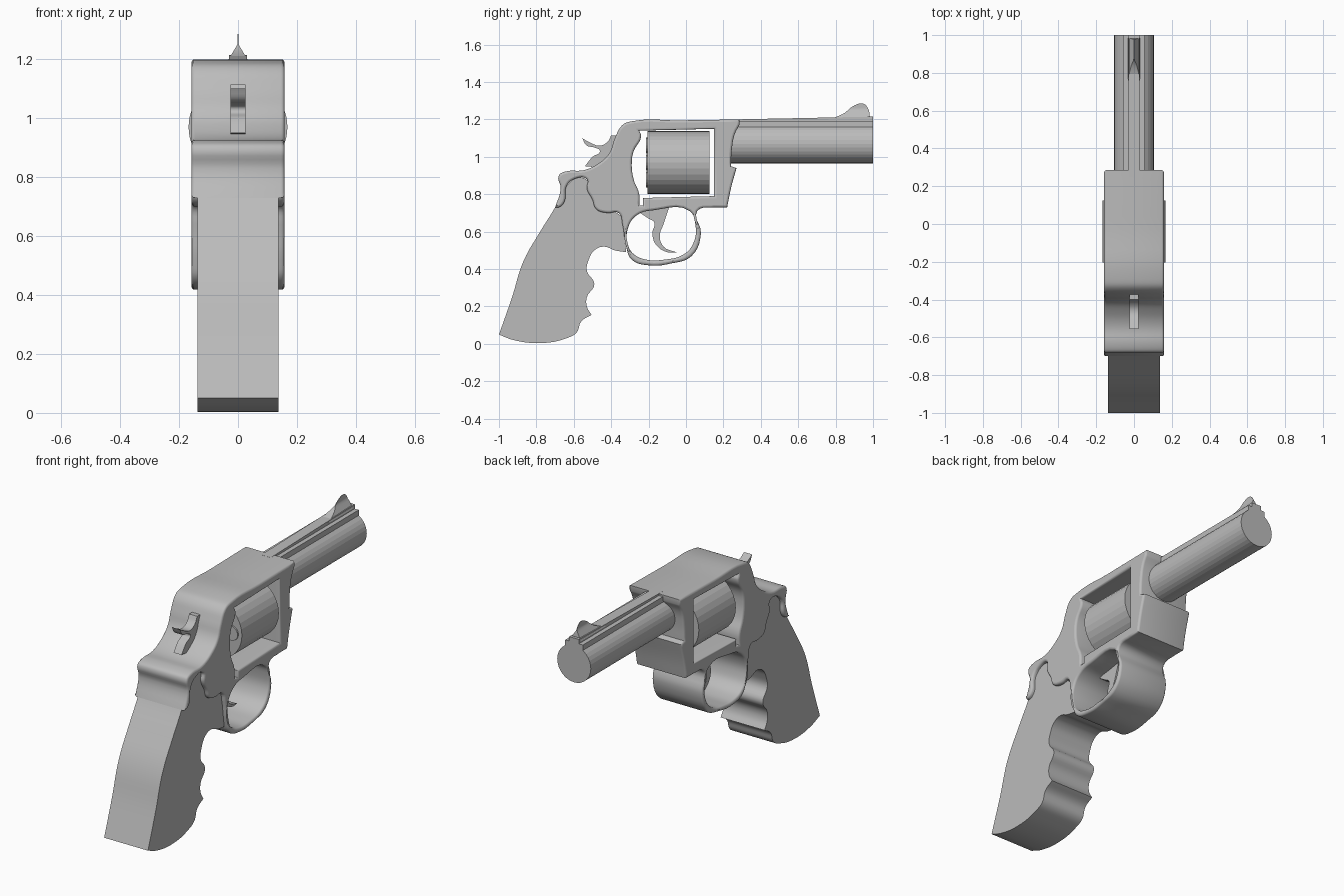
import bpy, bmesh
from math import pi, radians, sin, cos

if "Cube" in bpy.data.objects:
    bpy.data.objects.remove(bpy.data.objects["Cube"], do_unlink=True)

steel = bpy.data.materials.new("plain grey")
steel.use_nodes = True
grey = (0.5, 0.5, 0.5, 1)
steel.diffuse_color = grey
steel.node_tree.nodes["Principled BSDF"].inputs["Base Color"].default_value = grey

C = True  # marks a sharp corner in a profile


def select_only(obj):
    bpy.ops.object.select_all(action='DESELECT')
    obj.select_set(True)
    bpy.context.view_layer.objects.active = obj


def side_part(name, half_width, loops, round_edge=0.0, detail=5):
    """Side profile in (y, z), first loop is the outline, others are holes; extruded across x."""
    curve = bpy.data.curves.new(name, 'CURVE')
    curve.dimensions = '2D'
    curve.fill_mode = 'BOTH'
    curve.resolution_u = detail
    curve.extrude = half_width - round_edge
    curve.bevel_depth = round_edge
    curve.bevel_resolution = 2
    curve.offset = -round_edge
    for loop in loops:
        spline = curve.splines.new('BEZIER')
        spline.use_cyclic_u = True
        spline.bezier_points.add(len(loop) - 1)
        for point, spot in zip(spline.bezier_points, loop):
            point.co = (spot[0], spot[1], 0)
            kind = 'VECTOR' if len(spot) > 2 else 'AUTO'
            point.handle_left_type = point.handle_right_type = kind
    obj = bpy.data.objects.new(name, curve)
    bpy.context.collection.objects.link(obj)
    obj.rotation_euler = (pi / 2, 0, pi / 2)
    curve.materials.append(steel)
    select_only(obj)
    bpy.ops.object.convert(target='MESH')
    bpy.ops.object.transform_apply(location=False, rotation=True, scale=False)
    bpy.ops.object.shade_smooth_by_angle(angle=radians(40))
    return obj


def rod(name, radius, y0, y1, z, x=0.0, sides=32):
    """Faceted cylinder lying along y."""
    bpy.ops.mesh.primitive_cylinder_add(
        vertices=sides, radius=radius, depth=y1 - y0,
        location=(x, (y0 + y1) / 2, z), rotation=(pi / 2, 0, 0))
    obj = bpy.context.object
    obj.name = name
    obj.data.materials.append(steel)
    return obj


# Frame with cylinder window and broad trigger guard
outline = [
    (-.70, .73, C), (-.67, .83), (-.68, .90), (-.65, .92), (-.54, .93), (-.46, .97),
    (-.41, 1.02), (-.38, 1.10), (-.34, 1.17), (-.29, 1.19), (-.03, 1.195), (.285, 1.2, C),
    (.285, 1.17, C), (.26, 1.12), (.245, 1.04), (.24, .95, C), (.27, .94, C), (.24, .83),
    (.22, .73, C), (.15, .73, C), (.06, .71), (.08, .59), (.03, .47), (-.08, .43),
    (-.20, .42), (-.29, .45), (-.32, .52), (-.34, .64), (-.36, .70), (-.42, .70),
    (-.48, .72), (-.50, .77), (-.53, .83), (-.53, .88), (-.60, .88), (-.64, .84),
    (-.65, .76), (-.68, .73)]
window = [
    (-.25, 1.14, C), (-.24, 1.11), (-.28, 1.03), (-.29, .97), (-.28, .88), (-.25, .80),
    (-.25, .74, C), (-.23, .74, C), (-.23, .78, C), (.15, .79, C), (.15, 1.15, C)]
guard_hole = [
    (-.31, .62), (-.26, .69), (-.17, .715), (.02, .71), (.05, .64), (.04, .54),
    (-.01, .48), (-.12, .45), (-.21, .45), (-.28, .48), (-.31, .53)]
side_part("frame", .158, [outline, window, guard_hole], round_edge=.012)

# Grip with finger grooves
side_part("grip", .137, [[
    (-1, .05, C), (-.93, .25), (-.87, .44), (-.78, .60), (-.70, .73), (-.65, .83),
    (-.57, .89), (-.50, .85), (-.42, .74), (-.34, .68, C), (-.32, .49, C), (-.38, .50),
    (-.44, .52), (-.49, .50), (-.52, .45), (-.53, .39), (-.49, .32), (-.53, .25),
    (-.53, .20), (-.505, .155, C), (-.56, .12), (-.585, .06), (-.64, .03), (-.76, .005),
    (-.92, .02)]])

# Hammer and trigger
side_part("hammer", .025, [[
    (-.555, 1.10, C), (-.51, 1.075), (-.46, 1.06), (-.42, 1.08), (-.40, 1.115, C),
    (-.36, 1.115, C), (-.37, 1.02), (-.43, .94, C), (-.54, .95, C), (-.50, 1.0),
    (-.46, 1.03), (-.49, 1.05), (-.53, 1.06)]])
side_part("trigger", .03, [[
    (-.245, .70, C), (-.17, .73, C), (-.09, .73, C), (-.12, .64), (-.14, .58), (-.12, .52),
    (-.05, .49, C), (-.10, .49), (-.16, .53), (-.18, .59), (-.17, .65), (-.20, .67)]])

# Barrel with flat rib
rod("barrel", .105, .2, 1, 1.07)
side_part("barrel_rib", .055, [[
    (.25, 1.13, C), (.25, 1.19, C), (1, 1.19, C), (1, 1.13, C)]])
side_part("rib_ridge", .03, [[
    (.25, 1.15, C), (.25, 1.2, C), (1, 1.215, C), (1, 1.15, C)]])

# Front sight blade, tapered to a thin edge at the top
sight = side_part("front_sight", .032, [[
    (.76, 1.20, C), (.84, 1.23), (.90, 1.275), (.945, 1.285), (.97, 1.265), (.985, 1.20, C)]])
for v in sight.data.vertices:
    rise = (v.co.z - 1.20) / .085
    v.co.x *= max(.04, 1 - 1.6 * rise)

# Rotating cylinder with chamber rims on its rear face
rod("cylinder", .168, -.205, .125, .97)
for i in range(6):
    a = i * pi / 3 + pi / 6
    rod("chamber_rim", .042, -.213, -.2, .97 + .105 * cos(a), .105 * sin(a), 16)
